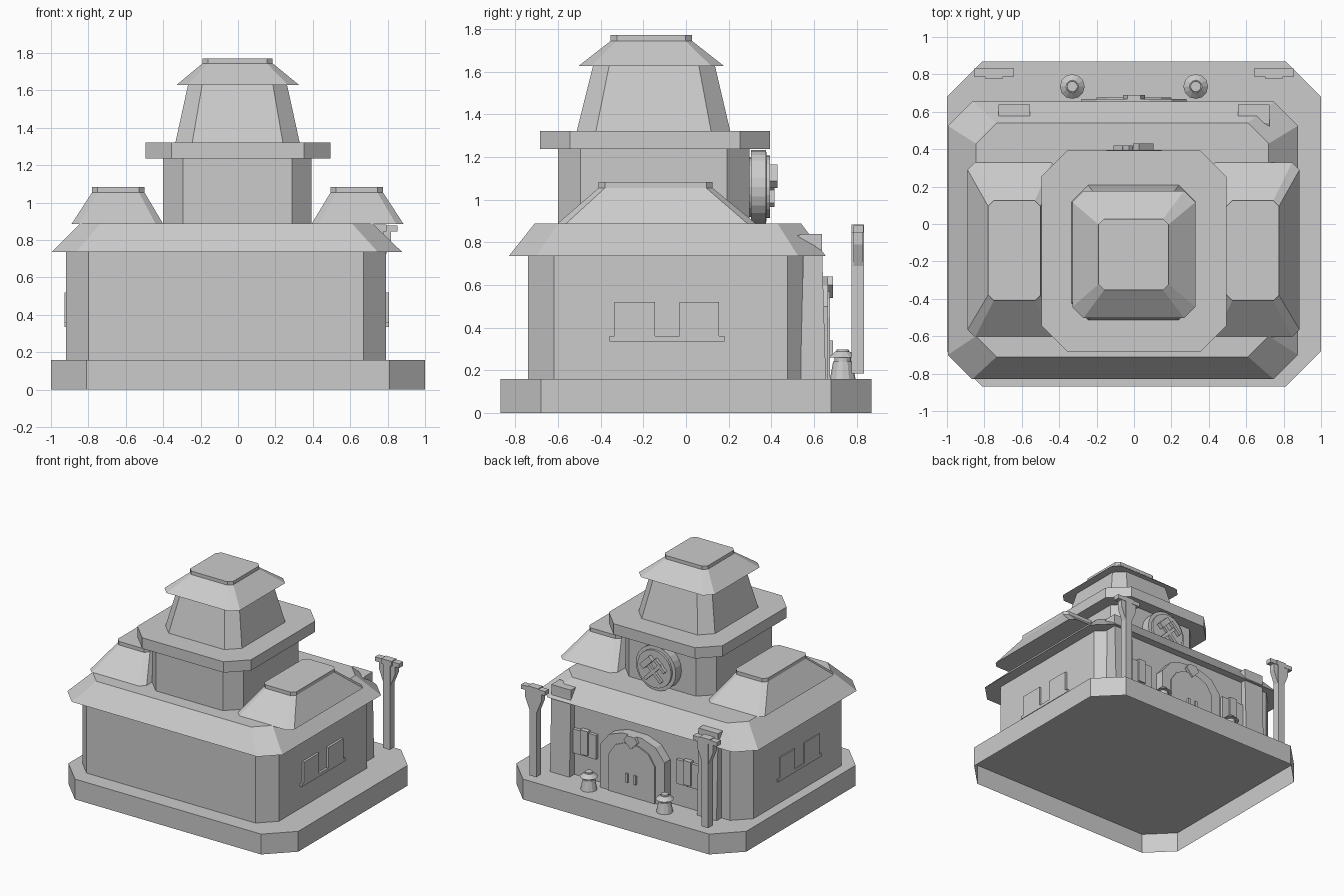
import bpy, bmesh, math
from mathutils import Matrix, Vector

cube = bpy.data.objects.get("Cube")
if cube:
    bpy.data.objects.remove(cube, do_unlink=True)

stone = bpy.data.materials.new("light_grey")
stone.use_nodes = True
GREY = (0.6, 0.6, 0.6, 1)
stone.diffuse_color = GREY
stone.node_tree.nodes["Principled BSDF"].inputs["Base Color"].default_value = GREY


def finish(name, bm):
    bmesh.ops.recalc_face_normals(bm, faces=bm.faces)
    mesh = bpy.data.meshes.new(name)
    bm.to_mesh(mesh)
    bm.free()
    mesh.materials.append(stone)
    obj = bpy.data.objects.new(name, mesh)
    bpy.context.collection.objects.link(obj)
    return obj


def loft(name, rings, floor=True):
    """Solid skinned through rings with equal point counts."""
    bm = bmesh.new()
    loops = [[bm.verts.new(p) for p in ring] for ring in rings]
    n = len(loops[0])
    for a, b in zip(loops, loops[1:]):
        for i in range(n):
            j = (i + 1) % n
            bm.faces.new((a[i], a[j], b[j], b[i]))
    if floor:
        bm.faces.new(loops[0])
    bm.faces.new(loops[-1])
    return finish(name, bm)


def octagon(x0, x1, y0, y1, c, z):
    """Rectangle with cut corners at height z."""
    return [(x0 + c, y0, z), (x1 - c, y0, z), (x1, y0 + c, z), (x1, y1 - c, z),
            (x1 - c, y1, z), (x0 + c, y1, z), (x0, y1 - c, z), (x0, y0 + c, z)]


def rect(x0, x1, y0, y1, z):
    return [(x0, y0, z), (x1, y0, z), (x1, y1, z), (x0, y1, z)]


def box(name, x0, x1, y0, y1, z0, z1):
    return loft(name, [rect(x0, x1, y0, y1, z0), rect(x0, x1, y0, y1, z1)])


def plate(name, outline, y0, y1):
    """Upright solid from an outline in x and z."""
    return loft(name, [[(x, y, z) for x, z in outline] for y in (y0, y1)])


def side_plate(name, outline, x0, x1):
    """Upright solid from an outline in y and z."""
    return loft(name, [[(x, y, z) for y, z in outline] for x in (x0, x1)])


def prism(name, *levels, floor=True):
    return loft(name, [octagon(*lv) for lv in levels], floor)


# Hollow base, hall and hall roof
prism("base", (-1, 1, -0.87, 0.87, 0.19, 0), (-1, 1, -0.87, 0.87, 0.19, 0.16), floor=False)
prism("hall_walls", (-0.92, 0.79, -0.74, 0.595, 0.12, 0.16),
      (-0.92, 0.79, -0.74, 0.595, 0.12, 0.76))
prism("hall_roof", (-0.995, 0.877, -0.83, 0.655, 0.13, 0.737),
      (-0.845, 0.72, -0.71, 0.54, 0.11, 0.888))

# Raised roofs on both sides
for side, x0, x1, t0, t1 in (("right", -0.89, -0.4, -0.78, -0.5),
                             ("left", 0.393, 0.885, 0.495, 0.775)):
    prism("side_roof_" + side, (x0, x1, -0.605, 0.33, 0.04, 0.886),
          (t0, t1, -0.41, 0.125, 0.03, 1.055), (t0, t1, -0.41, 0.125, 0.03, 1.083))

# Tower
prism("tower_walls", (-0.4, 0.393, -0.6, 0.297, 0.105, 0.88),
      (-0.4, 0.393, -0.6, 0.297, 0.105, 1.25))
prism("tower_ledge", (-0.495, 0.494, -0.684, 0.394, 0.14, 1.237),
      (-0.495, 0.494, -0.684, 0.394, 0.14, 1.322))
prism("upper_tower", (-0.335, 0.33, -0.513, 0.208, 0.09, 1.32),
      (-0.265, 0.26, -0.433, 0.133, 0.075, 1.64))
prism("tower_roof", (-0.33, 0.328, -0.503, 0.177, 0.06, 1.628),
      (-0.19, 0.185, -0.353, 0.028, 0.03, 1.745), (-0.19, 0.185, -0.353, 0.028, 0.03, 1.772))


# Round plaque with crossed tools
PZ = 1.06


def circle_xz(r, y, n=24):
    return [(r * math.cos(math.tau * i / n), y, PZ + r * math.sin(math.tau * i / n))
            for i in range(n)]


loft("plaque", [circle_xz(0.174, 0.305), circle_xz(0.174, 0.376),
                circle_xz(0.147, 0.377), circle_xz(0.147, 0.395)])
loft("plaque_mount", [circle_xz(0.14, 0.28), circle_xz(0.14, 0.32)])


def tool_bar(name, length, width, along, across, degrees, depth):
    obj = box(name, -length / 2, length / 2, 0, depth, -width / 2, width / 2)
    turn = Matrix.Rotation(math.radians(degrees), 4, 'Y')
    obj.data.transform(Matrix.Translation((along, 0.39, PZ + across)) @ turn)


for s, side in ((-1, "right"), (1, "left")):
    tool_bar("tool_handle_" + side, 0.2, 0.026, 0, -0.015, s * 45, 0.025)
tool_bar("hammer_head", 0.11, 0.045, 0.05, 0.05, -135, 0.04)
tool_bar("pick_head", 0.12, 0.024, -0.06, 0.045, -45, 0.03)

# Side windows, each pair joined by a sill
window = [(-0.36, 0.335), (0.18, 0.335), (0.18, 0.36), (0.155, 0.36), (0.155, 0.52),
          (-0.03, 0.52), (-0.03, 0.36), (-0.145, 0.36), (-0.145, 0.52),
          (-0.335, 0.52), (-0.335, 0.36), (-0.36, 0.36)]
side_plate("side_windows_right", window, -0.928, -0.9)
side_plate("side_windows_left", window, 0.77, 0.808)


# Arched doorway
def arch(half, foot, shoulder, top):
    pts = [(half, foot), (half, shoulder), (half * 0.72, shoulder + (top - shoulder) * 0.7),
           (half * 0.3, top)]
    return pts + [(-x, z) for x, z in reversed(pts)]


plate("door_frame", arch(0.28, 0.16, 0.5, 0.64), 0.55, 0.667)
plate("door_panel", arch(0.2, 0.16, 0.45, 0.57), 0.6, 0.676)
plate("keystone", [(-0.035, 0.64), (0.035, 0.64), (0.06, 0.6), (0, 0.54), (-0.06, 0.6)],
      0.6, 0.69)

for s, side in ((-1, "right"), (1, "left")):
    def mbox(name, x0, x1, *rest):
        return box(f"{name}_{side}", *sorted((s * x0, s * x1)), *rest)

    mbox("door_handle", 0.025, 0.045, 0.66, 0.69, 0.27, 0.34)

    # Back window shutters
    mbox("shutter_outer", 0.455, 0.55, 0.58, 0.62, 0.34, 0.53)
    mbox("shutter_inner", 0.35, 0.445, 0.58, 0.62, 0.34, 0.53)
    mbox("shutter_rail", 0.415, 0.48, 0.58, 0.632, 0.355, 0.545)

    # Leaning pillar and its beam end
    a, b = sorted((s * 0.555, s * 0.725))
    loft("pillar_" + side, [rect(a, b, 0.537, 0.656, 0.16), rect(a, b, 0.551, 0.638, 0.78)])
    side_plate("beam_end_" + side, [(0.52, 0.83), (0.638, 0.765), (0.638, 0.838), (0.54, 0.838)],
               a, b)

    # Lamp post with flared bracket and crossbar
    px = s * 0.748
    box("lamp_post_" + side, px - 0.03, px + 0.03, 0.776, 0.835, 0.185, 0.85)
    plate("post_bracket_" + side,
          [(px - 0.03, 0.69), (px + 0.03, 0.69), (px + 0.07, 0.79), (px + 0.07, 0.845),
           (px - 0.07, 0.845), (px - 0.07, 0.79)], 0.785, 0.83)
    box("post_crossbar_" + side, px - 0.105, px + 0.105, 0.785, 0.833, 0.845, 0.878)
    box("post_cap_" + side, px - 0.045, px + 0.045, 0.776, 0.835, 0.845, 0.884)

    # Stone lantern
    bm = bmesh.new()
    for r1, r2, z0, z1 in ((0.06, 0.045, 0.16, 0.24), (0.038, 0.038, 0.23, 0.27),
                           (0.066, 0.034, 0.26, 0.288), (0.03, 0.028, 0.28, 0.298)):
        bmesh.ops.create_cone(bm, cap_ends=True, segments=12, radius1=r1, radius2=r2,
                              depth=z1 - z0,
                              matrix=Matrix.Translation(Vector((s * 0.33, 0.735, (z0 + z1) / 2))))
    finish("stone_lantern_" + side, bm)
